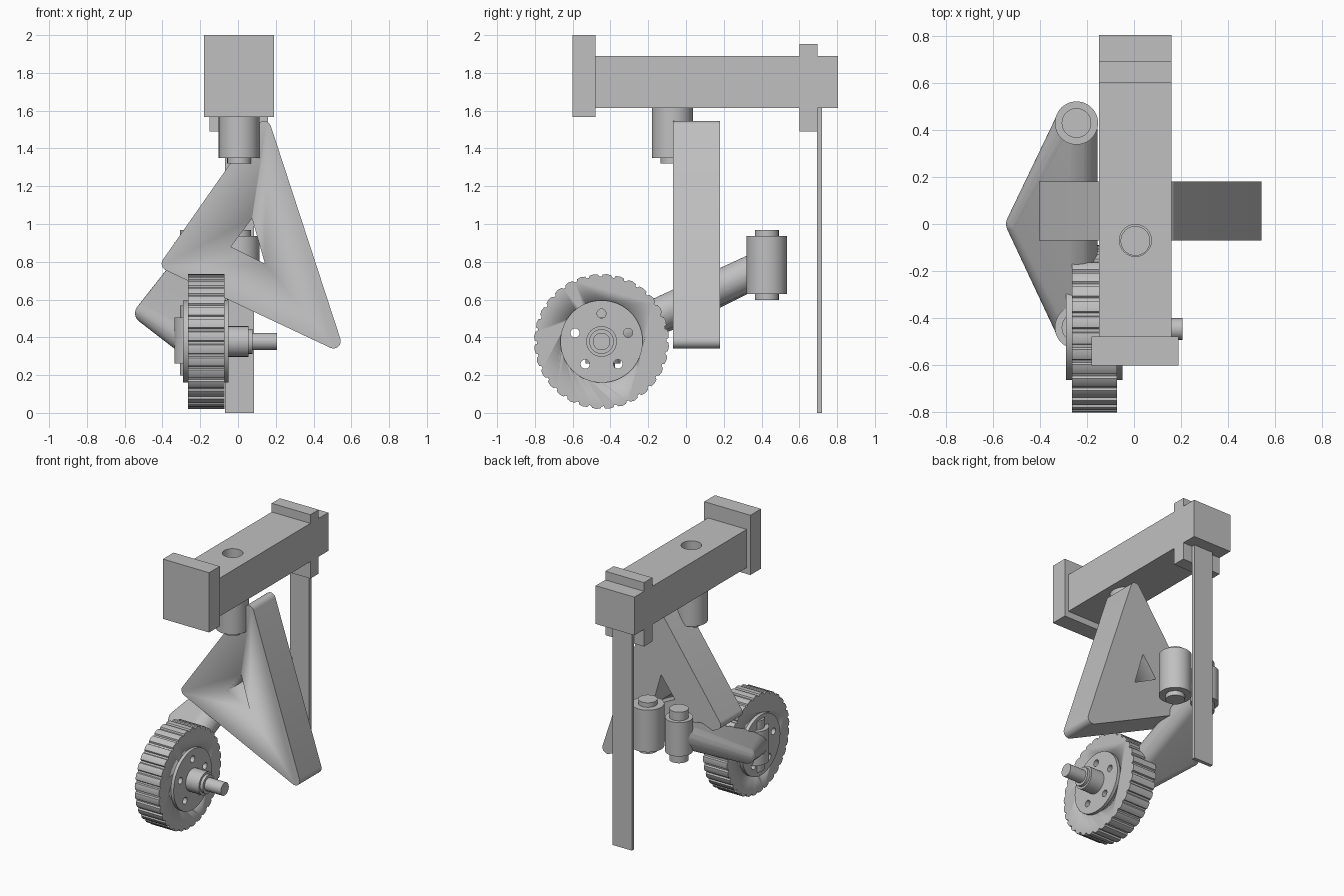
import bpy, bmesh
from math import pi, sin, cos, radians
from mathutils import Matrix, Vector

cube = bpy.data.objects.get("Cube")
if cube:
    bpy.data.objects.remove(cube, do_unlink=True)

GREY = (0.527, 0.527, 0.527, 1)
metal = bpy.data.materials.new("plain grey")
metal.use_nodes = True
metal.diffuse_color = GREY
metal.node_tree.nodes["Principled BSDF"].inputs["Base Color"].default_value = GREY


def finish(name, bm, smooth=True):
    bmesh.ops.recalc_face_normals(bm, faces=bm.faces)
    mesh = bpy.data.meshes.new(name)
    bm.to_mesh(mesh)
    bm.free()
    mesh.materials.append(metal)
    obj = bpy.data.objects.new(name, mesh)
    bpy.context.collection.objects.link(obj)
    activate(obj)
    if smooth:
        bpy.ops.object.shade_smooth_by_angle(angle=radians(30))
    return obj


def activate(obj):
    bpy.ops.object.select_all(action='DESELECT')
    obj.select_set(True)
    bpy.context.view_layer.objects.active = obj


def box(name, x, y, z):
    bm = bmesh.new()
    size = Matrix.Diagonal((x[1] - x[0], y[1] - y[0], z[1] - z[0], 1))
    centre = Vector((sum(x), sum(y), sum(z))) / 2
    bmesh.ops.create_cube(bm, size=1, matrix=Matrix.Translation(centre) @ size)
    return finish(name, bm, False)


def prism(name, points, low, high, axis):
    """Extrude an outline along x, y or z; points are the other two coordinates."""
    def place(p, t):
        return {'X': (t, p[0], p[1]), 'Y': (p[0], t, p[1]), 'Z': (p[0], p[1], t)}[axis]
    bm = bmesh.new()
    face = bm.faces.new([bm.verts.new(place(p, low)) for p in points])
    ext = bmesh.ops.extrude_face_region(bm, geom=[face])["geom"]
    shift = Vector(place((0, 0), high - low))
    bmesh.ops.translate(bm, vec=shift, verts=[v for v in ext if isinstance(v, bmesh.types.BMVert)])
    return finish(name, bm)


def circle(centre, r, n=48):
    return [(centre[0] + r * cos(2 * pi * i / n), centre[1] + r * sin(2 * pi * i / n))
            for i in range(n)]


def rod(name, centre, r, low, high, axis='Z', n=48):
    return prism(name, circle(centre, r, n), low, high, axis)


def cut(obj, cutter):
    mod = obj.modifiers.new("cut", 'BOOLEAN')
    mod.operation = 'DIFFERENCE'
    mod.solver = 'EXACT'
    mod.object = cutter
    activate(obj)
    bpy.ops.object.modifier_apply(modifier=mod.name)
    bpy.data.objects.remove(cutter, do_unlink=True)


def bushing(name, centre, z, r, length):
    """Vertical sleeve with a pin through it."""
    rod(name + "_sleeve", centre, r, z - length / 2, z + length / 2)
    rod(name + "_pin", centre, 0.063, z - 0.185, z + 0.185)


# Top beam with end plate, collar and rear strip
beam = box("beam", (-0.15, 0.16), (-0.5, 0.805), (1.613, 1.89))
cut(beam, rod("pin_hole", (0.006, -0.07), 0.068, 1.5, 2.0))
box("front_plate", (-0.18, 0.19), (-0.602, -0.48), (1.567, 2.0))
box("collar", (-0.15, 0.16), (0.6, 0.695), (1.49, 1.953))
box("rear_strip", (-0.07, 0.085), (0.694, 0.72), (0, 1.62))

# Vertical pivots
bushing("beam_pivot", (0.006, -0.072), 1.505, 0.108, 0.31)
bushing("rear_pivot", (0.006, 0.428), 0.783, 0.108, 0.305)
bushing("arm_upper_pivot", (-0.245, 0.43), 0.783, 0.092, 0.245)
bushing("arm_lower_pivot", (-0.245, -0.44), 0.383, 0.092, 0.245)

# Triangular frame: round each corner between its two edge normals
corners = [Vector(c) for c in ((-0.365, 0.79), (0.505, 0.38), (0.137, 1.506))]
outline = []
for i, c in enumerate(corners):
    before, after = c - corners[i - 1], corners[(i + 1) % 3] - c
    start = Vector((before.y, -before.x)).normalized()
    turn = -before.angle_signed(after)
    for k in range(9):
        outline.append(c + Matrix.Rotation(turn * k / 8, 2) @ start * 0.039)
frame = prism("triangle_frame", outline, -0.07, 0.18, 'Y')
cut(frame, prism("window", [(0.074, 1.03), (0.143, 0.79), (-0.037, 0.88)], -0.2, 0.3, 'Y'))

# Bent arm: a skin stretched over three balls
hull = bmesh.new()
for centre, r in (((-0.245, 0.43, 0.783), 0.09), ((-0.49, 0, 0.528), 0.055),
                  ((-0.245, -0.44, 0.383), 0.09)):
    ball = bmesh.new()
    bmesh.ops.create_uvsphere(ball, u_segments=32, v_segments=20, radius=r,
                              matrix=Matrix.Translation(centre))
    for v in ball.verts:
        hull.verts.new(v.co)
    ball.free()
bmesh.ops.convex_hull(hull, input=hull.verts)
bmesh.ops.delete(hull, geom=[v for v in hull.verts if not v.link_faces], context='VERTS')
finish("bent_arm", hull)

# Wheel: treaded tyre around a drilled hub
AXIS = (-0.447, 0.378)
TREADS = 32
tread = []
for i in range(TREADS):
    for step, r in ((0, 0.343), (0.18, 0.343), (0.26, 0.354), (0.6, 0.358), (0.92, 0.354)):
        a = 2 * pi * (i + step) / TREADS
        tread.append((AXIS[0] + r * cos(a), AXIS[1] + r * sin(a)))
tyre = prism("tyre", tread, -0.265, -0.072, 'X')
cut(tyre, rod("tyre_bore", AXIS, 0.216, -0.5, 0.2, 'X', 64))
hub = rod("hub", AXIS, 0.218, -0.29, -0.05, 'X', 64)
for hole in circle((0, 0), 0.148, 5):
    spot = (AXIS[0] - hole[1], AXIS[1] + hole[0])
    cut(hub, rod("bolt_hole", spot, 0.024, -0.5, 0.2, 'X', 24))
activate(hub)
bpy.ops.object.shade_smooth_by_angle(angle=radians(30))

# Stepped axle
for name, r, end in (("axle_boss", 0.081, 0.055), ("axle_collar", 0.065, 0.076),
                     ("axle_shaft", 0.046, 0.207)):
    rod(name, AXIS, r, -0.1, end, 'X')
